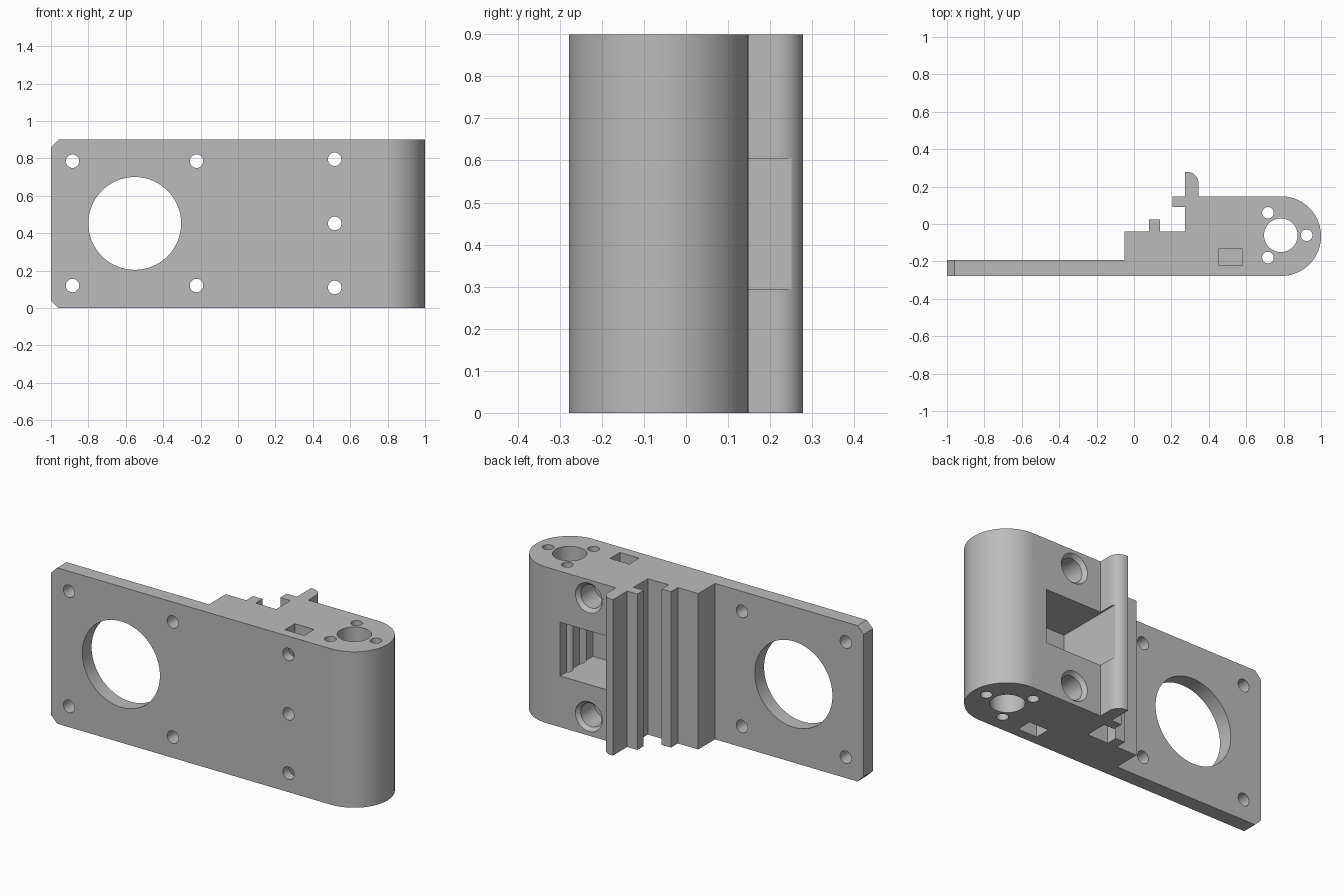
import bpy, bmesh, math
from mathutils import Matrix, Vector

if "Cube" in bpy.data.objects:
    bpy.data.objects.remove(bpy.data.objects["Cube"], do_unlink=True)

HEIGHT = 0.9
FRONT, BACK = -0.278, 0.148

grey = bpy.data.materials.new("plain grey")
grey.use_nodes = True
grey.diffuse_color = (0.5, 0.5, 0.5, 1)
grey.node_tree.nodes["Principled BSDF"].inputs["Base Color"].default_value = (0.5, 0.5, 0.5, 1)


def arc(cx, cy, r, start, end, steps):
    angles = [math.radians(start + (end - start) * i / steps) for i in range(steps + 1)]
    return [(cx + r * math.cos(a), cy + r * math.sin(a)) for a in angles]


def make_object(name, bm):
    bmesh.ops.recalc_face_normals(bm, faces=bm.faces)
    mesh = bpy.data.meshes.new(name)
    bm.to_mesh(mesh)
    bm.free()
    mesh.materials.append(grey)
    obj = bpy.data.objects.new(name, mesh)
    bpy.context.collection.objects.link(obj)
    return obj


def cut(cutter):
    cutter.hide_render = True
    bpy.context.view_layer.objects.active = bracket
    mod = bracket.modifiers.new("cut", "BOOLEAN")
    mod.operation, mod.solver, mod.object = "DIFFERENCE", "EXACT", cutter
    bpy.ops.object.modifier_apply(modifier=mod.name)
    bpy.data.objects.remove(cutter, do_unlink=True)


def cut_round(start, end, r1, r2=None, sides=48):
    a, b = Vector(start), Vector(end)
    turn = (b - a).to_track_quat("Z", "Y").to_matrix().to_4x4()
    bm = bmesh.new()
    bmesh.ops.create_cone(bm, cap_ends=True, segments=sides, radius1=r1, radius2=r2 or r1,
                          depth=(b - a).length, matrix=Matrix.Translation((a + b) / 2) @ turn)
    cut(make_object("round_cutter", bm))


def cut_box(low, high):
    a, b = Vector(low), Vector(high)
    bm = bmesh.new()
    bmesh.ops.create_cube(bm, size=1, matrix=Matrix.Translation((a + b) / 2) @ Matrix.Diagonal((*(b - a), 1)))
    cut(make_object("box_cutter", bm))


# Bracket body: plan profile with stepped rails, fin and rounded end
profile = [(-1, FRONT)] + arc(0.787, -0.065, 0.213, -90, 90, 48)
profile += arc(0.285, 0.218, 0.06, 0, 90, 16)
profile[-17:-17] = [(0.345, BACK)]
profile += [(0.272, 0.278), (0.272, BACK), (0.207, BACK), (0.207, 0.09), (0.272, 0.09),
            (0.272, -0.04), (0.14, -0.04), (0.14, 0.023), (0.08, 0.023), (0.08, -0.04),
            (-0.05, -0.04), (-0.05, -0.193), (-1, -0.193)]
bm = bmesh.new()
base = bm.faces.new([bm.verts.new((x, y, 0)) for x, y in profile])
top = bmesh.ops.extrude_face_region(bm, geom=[base])["geom"]
bmesh.ops.translate(bm, vec=(0, 0, HEIGHT), verts=[v for v in top if isinstance(v, bmesh.types.BMVert)])

# Clipped corners at the plate end
corners = [e for e in bm.edges if all(v.co.x < -0.99 for v in e.verts)
           and abs(e.verts[0].co.z - e.verts[1].co.z) < 0.01]
bmesh.ops.bevel(bm, geom=corners, offset=0.04, segments=1, affect="EDGES")
bracket = make_object("bracket", bm)

# Plate opening and four mounting holes
cut_round((-0.552, -0.4, 0.452), (-0.552, 0, 0.452), 0.248, sides=96)
for x in (-0.885, -0.222):
    for z in (0.12, 0.785):
        cut_round((x, -0.4, z), (x, 0, z), 0.036)

# Rear pocket that also shaves the fin
cut_box((0.335, -0.15, 0.295), (0.7, 0.4, 0.605))

# Cross bolt holes, with countersunk seats and nut slots at both ends
for z in (0.11, 0.452, 0.795):
    cut_round((0.517, -0.4, z), (0.517, 0.4, z), 0.036)
for z, inner, outer in ((0.11, 0.185, -0.1), (0.795, 0.72, 1)):
    cut_round((0.517, 0, z), (0.517, 0.4, z), 0.067)
    cut_round((0.517, BACK - 0.025, z), (0.517, BACK + 0.005, z), 0.064, 0.09)
    cut_box((0.455, -0.222, min(inner, outer)), (0.578, -0.132, max(inner, outer)))

# Vertical shaft bore and the three screw holes around it
cut_round((0.785, -0.06, -0.1), (0.785, -0.06, 1), 0.09, sides=64)
for angle in (0, 120, 240):
    a = math.radians(angle)
    x, y = 0.785 + 0.138 * math.cos(a), -0.06 + 0.138 * math.sin(a)
    cut_round((x, y, -0.1), (x, y, 1), 0.031)

# Smooth the round walls, keep edges crisp
bpy.ops.object.select_all(action="DESELECT")
bracket.select_set(True)
bpy.context.view_layer.objects.active = bracket
bpy.ops.object.shade_smooth_by_angle(angle=math.radians(25))
